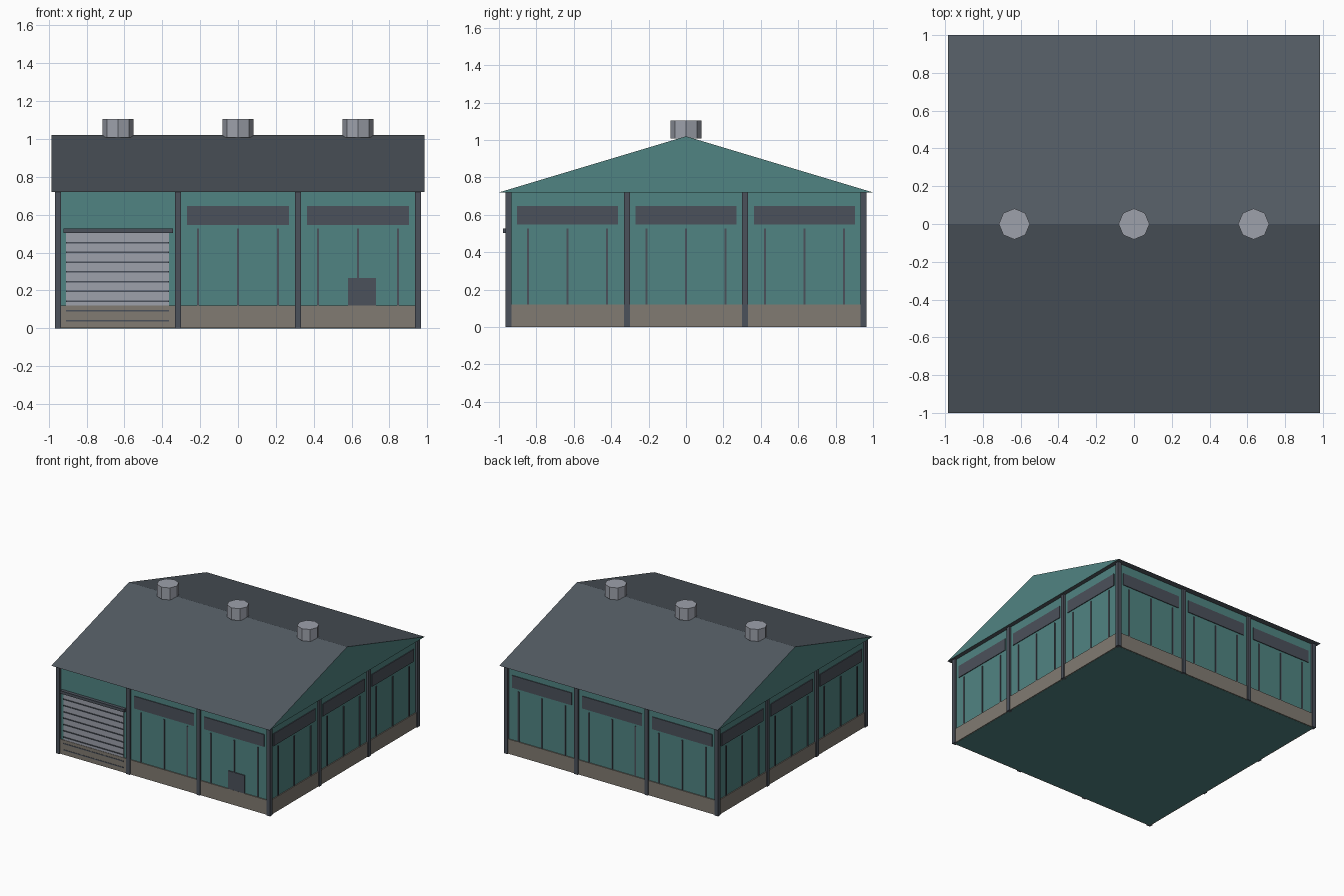
import bpy, bmesh, math
from mathutils import Matrix

if "Cube" in bpy.data.objects:
    bpy.data.objects.remove(bpy.data.objects["Cube"])


def mat(name, r, g, b):
    def lin(c):
        c /= 255
        return c / 12.92 if c <= 0.04045 else ((c + 0.055) / 1.055) ** 2.4
    m = bpy.data.materials.new(name)
    m.diffuse_color = (lin(r), lin(g), lin(b), 1)
    m.use_nodes = True
    m.node_tree.nodes["Principled BSDF"].inputs["Base Color"].default_value = m.diffuse_color
    return m


TEAL = mat("teal wall", 80, 132, 130)
ROOF = mat("slate roof", 82, 90, 98)
TRIM = mat("dark trim", 75, 81, 91)
METAL = mat("pale metal", 157, 161, 171)
STONE = mat("stone base", 129, 123, 114)


def finish(name, bm, *mats):
    bmesh.ops.recalc_face_normals(bm, faces=bm.faces)
    me = bpy.data.meshes.new(name)
    bm.to_mesh(me)
    bm.free()
    for m in mats:
        me.materials.append(m)
    ob = bpy.data.objects.new(name, me)
    bpy.context.collection.objects.link(ob)
    return ob


def box(name, m, x0, x1, y0, y1, z0, z1, turn=0):
    """Box between two corners, then turned about z by quarter turns."""
    bm = bmesh.new()
    bmesh.ops.create_cube(bm, size=1)
    for v in bm.verts:
        v.co.x = x0 if v.co.x < 0 else x1
        v.co.y = y0 if v.co.y < 0 else y1
        v.co.z = z0 if v.co.z < 0 else z1
    bmesh.ops.rotate(bm, verts=bm.verts, cent=(0, 0, 0),
                     matrix=Matrix.Rotation(turn * math.pi / 2, 3, 'Z'))
    return finish(name, bm, m)


W = 0.95          # wall half width
BAY = 2 * W / 3   # bay spacing
EAVE = 0.72

# Wall block and slightly proud base course
box("walls", TEAL, -W, W, -W, W, 0, EAVE)
box("base_course", STONE, -0.958, 0.958, -0.958, 0.958, 0.001, 0.12)

# Gabled roof prism with teal ends
bm = bmesh.new()
ring = [bm.verts.new((-0.985, y, z)) for y, z in ((-1, EAVE), (1, EAVE), (0, 1.02))]
end = bm.faces.new(ring)
ext = bmesh.ops.extrude_face_region(bm, geom=[end], use_keep_orig=True)
moved = [g for g in ext["geom"] if isinstance(g, bmesh.types.BMVert)]
bmesh.ops.translate(bm, verts=moved, vec=(1.97, 0, 0))
bm.normal_update()
for f in bm.faces:
    f.material_index = 1 if abs(f.normal.x) > 0.9 else 0
finish("roof", bm, ROOF, TEAL)

# Columns round the perimeter
grid = [-W + i * BAY for i in range(4)]
for x in grid:
    for y in grid:
        if max(abs(x), abs(y)) > 0.9:
            box("column", TRIM, x - 0.016, x + 0.016, y - 0.016, y + 0.016, 0, EAVE)

# Window strips and wall ribs in each bay of each side
for side in range(4):
    for i in (-1, 0, 1):
        if side == 0 and i == -1:
            continue  # loading door bay
        c = i * BAY
        box("window_strip", TRIM, c - 0.27, c + 0.27, -0.956, -0.948, 0.547, 0.647, side)
        for d in (-0.211, 0, 0.211):
            box("wall_rib", TRIM, c + d - 0.005, c + d + 0.005,
                -0.956, -0.948, 0.1, 0.528, side)

# Loading door with slats and header
box("loading_door", METAL, -0.908, -0.364, -0.955, -0.945, 0.005, 0.504)
for k in range(9):
    z = 0.04 + 0.0515 * k
    box("door_slat", TRIM, -0.908, -0.364, -0.960, -0.95, z - 0.004, z + 0.004)
box("door_header", TRIM, -0.923, -0.343, -0.978, -0.945, 0.503, 0.526)

# Side entrance door
box("entrance_door", TRIM, 0.582, 0.728, -0.9575, -0.945, 0.005, 0.267)

# Octagonal ridge vents
for x in (-BAY, 0, BAY):
    bm = bmesh.new()
    bmesh.ops.create_cone(bm, cap_ends=True, segments=8, radius1=0.082,
                          radius2=0.082, depth=0.098,
                          matrix=Matrix.Translation((x, 0, 1.056)))
    finish("ridge_vent", bm, METAL)
